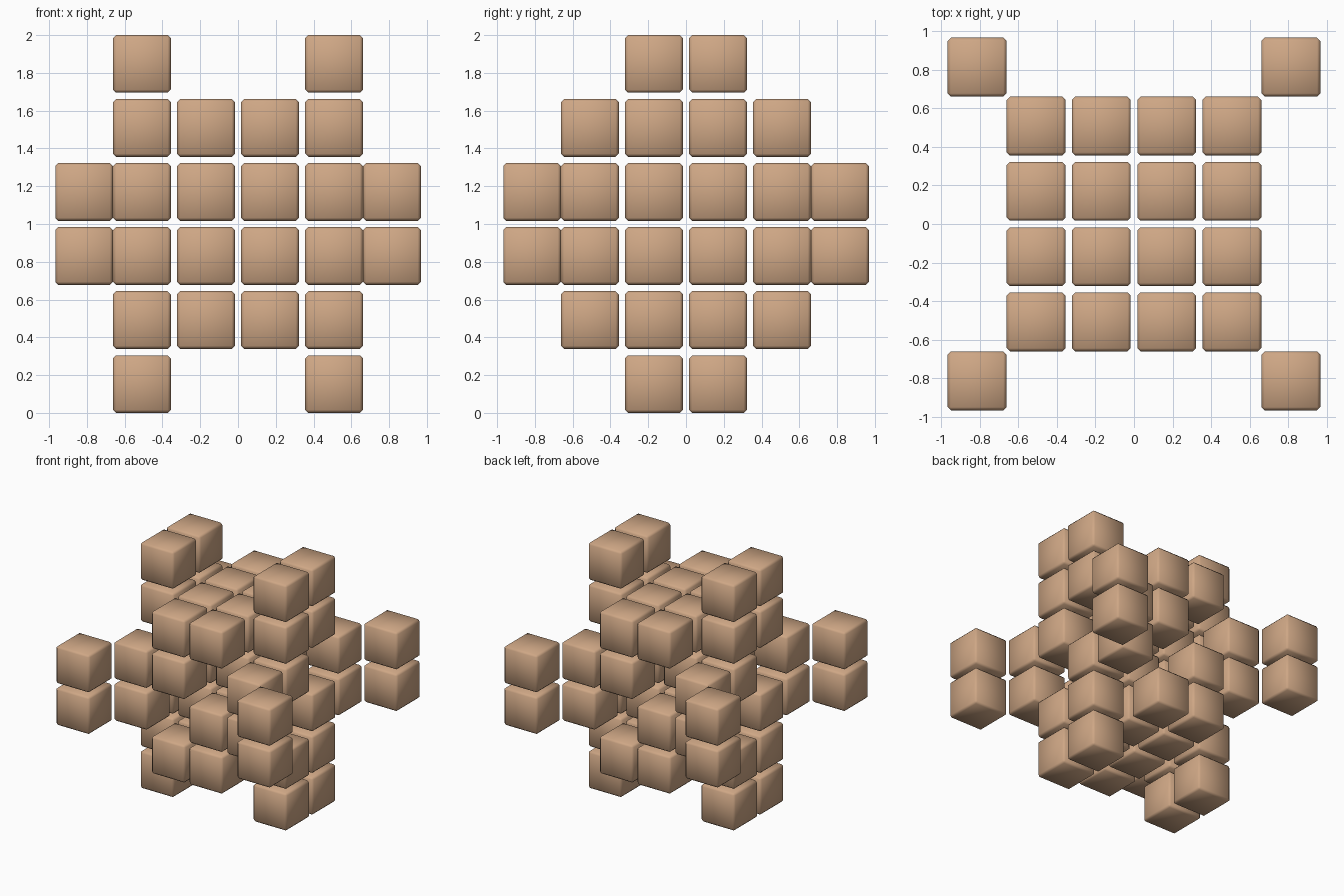
import bpy
import bmesh

if "Cube" in bpy.data.objects:
    bpy.data.objects.remove(bpy.data.objects["Cube"])

SIZE = 0.305     # cube edge
PITCH = 0.339    # grid spacing
OUT = 0.815      # centre of the pushed-out corner cubes
BEVEL = 0.016

tan = bpy.data.materials.new("tan wood")
tan.diffuse_color = (0.62, 0.385, 0.235, 1)
tan.use_nodes = True
tan.node_tree.nodes["Principled BSDF"].inputs["Base Color"].default_value = tan.diffuse_color

# One bevelled cube mesh, softly shaded, shared by all blocks
bm = bmesh.new()
bmesh.ops.create_cube(bm, size=SIZE)
bmesh.ops.bevel(bm, geom=bm.edges[:], offset=BEVEL, segments=1, affect='EDGES')
for f in bm.faces:
    f.smooth = True
block = bpy.data.meshes.new("block")
bm.to_mesh(block)
bm.free()
block.materials.append(tan)


def add(name, x, y, z):
    ob = bpy.data.objects.new(name, block)
    ob.location = (x, y, z + 1)
    bpy.context.collection.objects.link(ob)


def is_pit(a, k):
    """Empty cell on a side face; a runs to the right as seen from outside."""
    return abs(a) < 1 and abs(k) < 1 and a * k > 0


steps = (-1.5, -0.5, 0.5, 1.5)

# 4 x 4 x 4 body without its eight corners and two pits per side
for i in steps:
    for j in steps:
        for k in steps:
            if abs(i) == abs(j) == abs(k) == 1.5:
                continue
            if abs(j) == 1.5 and is_pit(i if j < 0 else -i, k):
                continue
            if abs(i) == 1.5 and is_pit(j if i > 0 else -j, k):
                continue
            add("body_block", i * PITCH, j * PITCH, k * PITCH)

# Cubes raised above the top and below the bottom, and cubes outside the corners
for sx in (-1, 1):
    for sy in (-1, 1):
        for sz in (-1, 1):
            add("raised_block", sx * 1.5 * PITCH, sy * 0.5 * PITCH, sz * 2.5 * PITCH)
            add("corner_block", sx * OUT, sy * OUT, sz * 0.5 * PITCH)
